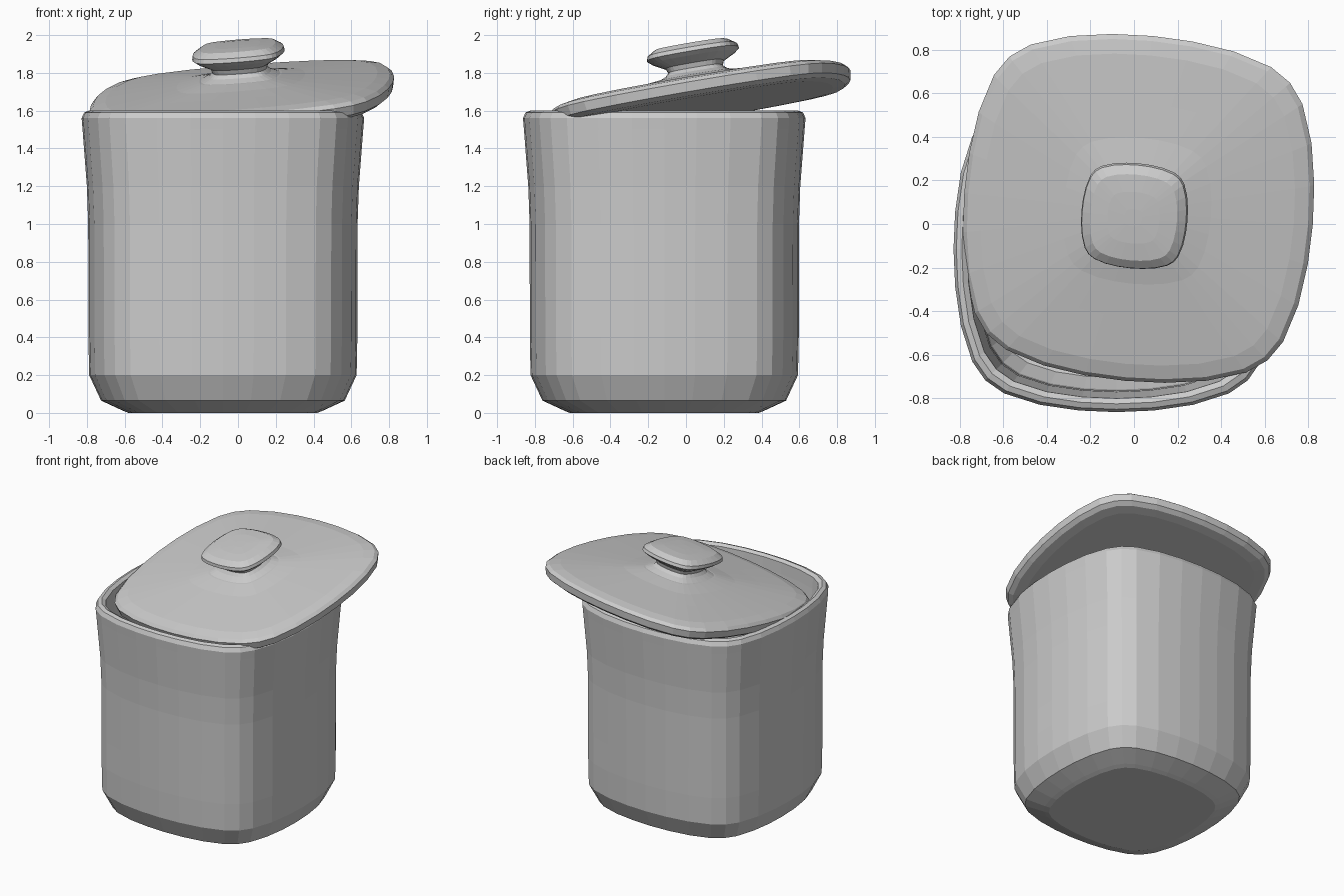
import bpy, bmesh, math
from mathutils import Matrix, Vector

if "Cube" in bpy.data.objects:
    bpy.data.objects.remove(bpy.data.objects["Cube"])

# Softly bulging rounded-square cross-section, unit half-width
EIGHTH = [(1, 0), (.99, .23), (.955, .47), (.885, .69), (.805, .805)]
QUAD = EIGHTH + [(y, x) for x, y in EIGHTH[-2:0:-1]]
SECTION = []
for k in range(4):
    for p in QUAD:
        v = Matrix.Rotation(k * math.pi / 2, 2) @ Vector(p)
        SECTION.append(v)


def loft(name, profile, matrix):
    """Stack scaled sections along (half-width, height) and cap both ends."""
    bm = bmesh.new()
    rings = [[bm.verts.new((p.x * r, p.y * r, z)) for p in SECTION]
             for r, z in profile]
    n = len(SECTION)
    for a, b in zip(rings, rings[1:]):
        for i in range(n):
            j = (i + 1) % n
            bm.faces.new((a[i], a[j], b[j], b[i]))
    bm.faces.new(rings[0][::-1])
    bm.faces.new(rings[-1])
    bmesh.ops.recalc_face_normals(bm, faces=bm.faces)
    mesh = bpy.data.meshes.new(name)
    bm.to_mesh(mesh)
    bm.free()
    obj = bpy.data.objects.new(name, mesh)
    obj.matrix_world = matrix
    bpy.context.collection.objects.link(obj)
    return obj


# Hollow jar body: outside up, over the rim, inside down to the floor
loft("jar_body", [
    (.50, 0), (.53, .012), (.645, .065), (.708, .2), (.712, .4), (.712, .6),
    (.713, 1.0), (.72, 1.2), (.743, 1.5), (.748, 1.56), (.735, 1.59),
    (.71, 1.6), (.685, 1.585), (.68, 1.5), (.655, 1.2), (.65, 1.0),
    (.65, .6), (.645, .22), (.59, .1), (.48, .065)],
    Matrix.Translation((-.08, -.115, 0)))

# Lid rests askew: front-left dips into the jar, slight turn about its axis
tilt = Vector((0, 0, 1)).rotation_difference(Vector((-.09, -.165, 1)))
pose = (Matrix.Translation((.02, .07, 1.70)) @ tilt.to_matrix().to_4x4()
        @ Matrix.Rotation(math.radians(-5), 4, 'Z'))
loft("lid", [
    (.70, -.085), (.765, -.08), (.795, -.06), (.805, -.01), (.785, .01),
    (.72, .025), (.50, .045), (.34, .06), (.22, .08), (.10, .085)], pose)

# Knob with flared foot, narrow neck and wide cap
loft("lid_knob", [
    (.30, .055), (.21, .08), (.165, .10), (.145, .12), (.155, .145),
    (.22, .18), (.245, .20), (.24, .222), (.20, .248), (.12, .255),
    (.04, .257)], pose)
